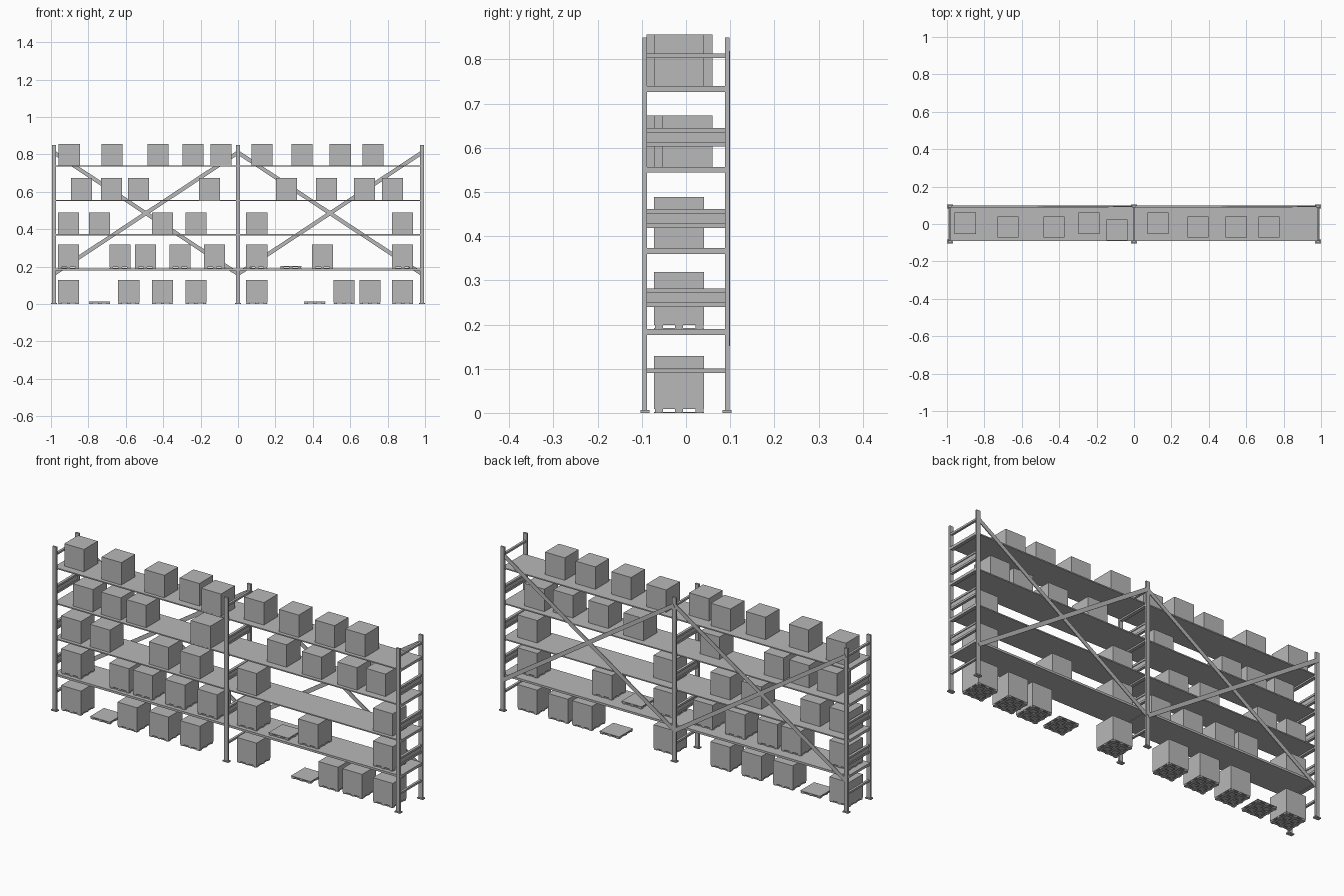
import bpy, bmesh, math
from mathutils import Vector, Matrix

cube = bpy.data.objects.get("Cube")
if cube:
    bpy.data.objects.remove(cube, do_unlink=True)

grey = bpy.data.materials.new("warehouse_grey")
grey.use_nodes = True
COLOR = (0.48, 0.48, 0.48, 1)
grey.diffuse_color = COLOR
grey.node_tree.nodes["Principled BSDF"].inputs["Base Color"].default_value = COLOR


def make(name, boxes):
    """One object from a list of (centre, size, tilt about y) boxes."""
    bm = bmesh.new()
    for centre, size, tilt in boxes:
        m = (Matrix.Translation(centre) @ Matrix.Rotation(tilt, 4, 'Y')
             @ Matrix.Diagonal((*size, 1)))
        bmesh.ops.create_cube(bm, size=1, matrix=m)
    mesh = bpy.data.meshes.new(name)
    bm.to_mesh(mesh)
    bm.free()
    mesh.materials.append(grey)
    obj = bpy.data.objects.new(name, mesh)
    bpy.context.collection.objects.link(obj)
    return obj


def span(x, y, z):
    """Box from its (low, high) limits on each axis."""
    c = [(a + b) / 2 for a, b in (x, y, z)]
    s = [b - a for a, b in (x, y, z)]
    return Vector(c), s, 0


BAY, POST_Y, HEIGHT = 0.984, 0.093, 0.85
SHELVES = [0.19, 0.373, 0.557, 0.74]

# Upright frames: posts, base plates, rungs and channel-shaped ties
for label, x in (("right", -BAY), ("middle", 0), ("left", BAY)):
    for side, y in (("front", -POST_Y), ("back", POST_Y)):
        web = ((x, y, HEIGHT / 2), (0.012, 0.01, HEIGHT), 0)
        flanges = [((x + s * 0.0085, y, HEIGHT / 2), (0.005, 0.01, HEIGHT), 0)
                   for s in (-1, 1)]
        make(f"{label}_{side}_post", [web] + flanges)
        make(f"{label}_{side}_base_plate",
             [((x, y, 0.003), (0.032, 0.02, 0.006), 0)])
    depth = (-0.088, 0.088)
    rungs = [span((x - 0.006, x + 0.006), depth, (z - 0.005, z + 0.005))
             for z in (0.095, 0.808)]
    rungs += [span((x - 0.009, x + 0.009), depth, (z - 0.0135, z)) for z in SHELVES]
    for z in (0.261, 0.44, 0.624):
        rungs.append(span((x - 0.003, x + 0.003), depth, (z - 0.011, z + 0.011)))
        rungs += [span((x - 0.007, x + 0.007), depth,
                       (z + s * 0.016 - 0.005, z + s * 0.016 + 0.005)) for s in (-1, 1)]
    make(f"{label}_frame_rungs", rungs)

# Shelf decks, the lowest one thicker
for i, z in enumerate(SHELVES):
    thick = 0.011 if i == 0 else 0.006
    for label, s in (("right", -1), ("left", 1)):
        lo, hi = sorted((s * 0.008, s * (BAY - 0.008)))
        make(f"{label}_shelf_{i + 1}", [span((lo, hi), (-0.09, 0.09), (z - thick, z))])

# Crossed braces at the back of each bay
rise, run = 0.65, BAY
angle, length = math.atan2(rise, run), math.hypot(rise, run)
for label, s in (("right", -1), ("left", 1)):
    make(f"{label}_cross_brace",
         [((s * BAY / 2, 0.0955 + t * 0.002, 0.485), (length, 0.004, 0.021), t * angle)
          for t in (-1, 1)])


def pallet(x, y, z):
    """Slatted deck on nine blocks tied by runners."""
    w, steps = 0.113, (-0.046, 0, 0.046)
    parts = [((x, y, z + 0.0105), (w, w, 0.004), 0)]
    for a in steps:
        parts.append(((x, y + a, z + 0.0015), (w, 0.014, 0.003), 0))
        parts.append(((x + a, y, z + 0.001), (0.014, w, 0.002), 0))
        parts += [((x + a, y + b, z + 0.006), (0.018, 0.018, 0.009), 0) for b in steps]
    make("pallet", parts)


def carton(x, y, z):
    make("carton", [((x, y, z + 0.058), (0.113, 0.113, 0.116), 0)])


# Loads on pallets: floor and lowest shelf
Y = -0.0155
loaded = [
    (0, [-0.906, -0.584, -0.404, -0.225, 0.1, 0.567, 0.705, 0.88], [-0.74, 0.41]),
    (0.19, [-0.906, -0.63, -0.495, -0.31, -0.125, 0.1, 0.452, 0.88], [0.283]),
]
for z, full, empty in loaded:
    for x in full + empty:
        pallet(x, Y, z)
    for x in full:
        carton(x, Y, z + 0.0125)

# Loose cartons on the upper shelves: (x, y)
stacks = {
    SHELVES[1]: [(-0.906, Y), (-0.74, Y), (-0.404, Y), (-0.225, Y), (0.1, Y), (0.88, Y)],
    SHELVES[2]: [(-0.837, Y), (-0.677, Y), (-0.532, Y), (-0.152, -0.033),
                 (0.259, 0.003), (0.473, Y), (0.676, Y), (0.826, 0.003)],
    SHELVES[3]: [(-0.902, 0.004), (-0.674, Y), (-0.428, Y), (-0.241, 0.004),
                 (-0.091, -0.033), (0.128, 0.004), (0.342, Y), (0.547, Y), (0.722, Y)],
}
for z, spots in stacks.items():
    for x, y in spots:
        carton(x, y, z)
